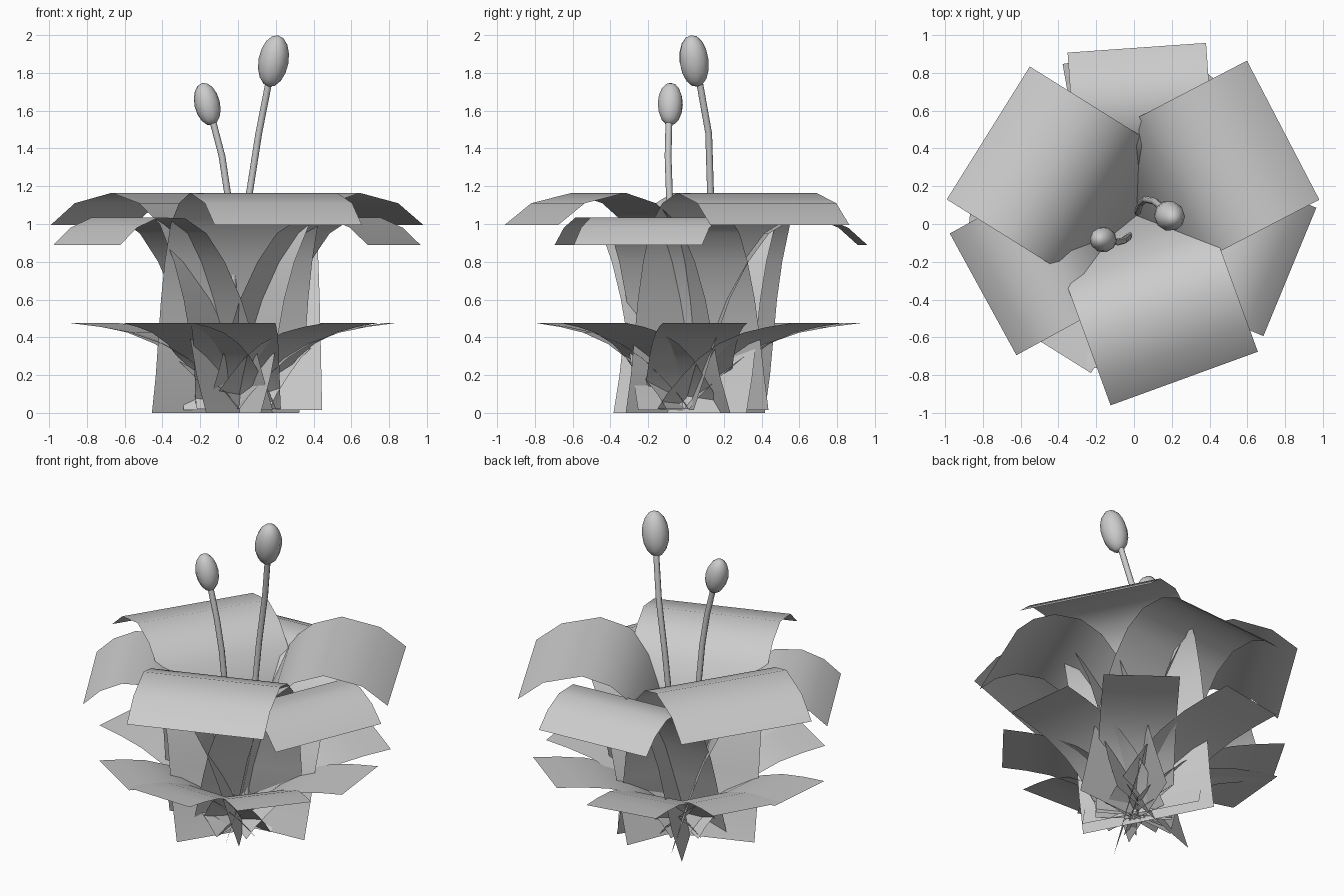
import bpy, math
from mathutils import Vector

if "Cube" in bpy.data.objects:
    bpy.data.objects.remove(bpy.data.objects["Cube"])

grey = bpy.data.materials.new("soft grey")
grey.diffuse_color = (0.6, 0.6, 0.6, 1)
grey.use_nodes = True
grey.node_tree.nodes["Principled BSDF"].inputs["Base Color"].default_value = grey.diffuse_color


def add_mesh(name, verts, faces):
    me = bpy.data.meshes.new(name)
    me.from_pydata(verts, [], faces)
    me.materials.append(grey)
    me.polygons.foreach_set("use_smooth", [True] * len(faces))
    ob = bpy.data.objects.new(name, me)
    bpy.context.collection.objects.link(ob)
    return ob


def strip(name, profile, width, angle, side=0, shift=0, scale=1):
    """Bent sheet: a (radius, height) profile swept sideways, turned about z."""
    a = math.radians(angle)
    out = Vector((math.cos(a), math.sin(a), 0))
    tan = Vector((-math.sin(a), math.cos(a), 0))
    verts, faces = [], []
    for r, z in profile:
        for s in (-0.5, 0.5):
            verts.append(out * (r * scale + shift) + tan * (side + s * width) + Vector((0, 0, z)))
    for i in range(len(profile) - 1):
        k = 2 * i
        faces.append((k, k + 1, k + 3, k + 2))
    add_mesh(name, verts, faces)


# Upper petals: tall trumpet curve with a drooping lip
upper = [(-.06, 0), (0, .2), (.04, .4), (.08, .6), (.14, .8), (.23, 1.0),
         (.36, 1.11), (.53, 1.165), (.76, 1.11), (.91, .995)]
for i, (ang, side, shift) in enumerate([(27.5, .076, .02), (148, 0, 0), (-70, -.03, -.05)]):
    strip(f"upper_petal_{i + 1}", upper, .83, ang, side, shift)

# Lower petals: wider opening, tucked between the upper ones
lower = [(-.03, .015), (.03, .2), (.09, .4), (.16, .6), (.26, .8), (.37, .95),
         (.5, 1.03), (.66, 1.035), (.79, .98), (.89, .89)]
for i, (ang, side, shift) in enumerate([(94, -.08, .04), (-22.4, .08, -.03), (208.7, -.057, -.01)]):
    strip(f"lower_petal_{i + 1}", lower, .735, ang, side, shift)

# Ring of eight short leaves around the base
leaf = [(-.02, .02), (.04, .1), (.14, .2), (.24, .29), (.36, .365), (.52, .425), (.67, .455), (.82, .475)]
for i, (ang, tip) in enumerate([(7, .81), (53, .87), (100, .9), (150, .86),
                                (175, .87), (238, .79), (268, .77), (321, .77)]):
    strip(f"leaf_{i + 1}", leaf, .45, ang, 0, 0, tip / .82)


def stamen(name, path, centre, axis, length, radius):
    # Thin bent stalk
    n, verts, faces = 8, [], []
    for p in path:
        for j in range(n):
            t = math.tau * j / n
            verts.append((p[0] + .018 * math.cos(t), p[1] + .018 * math.sin(t), p[2]))
    for i in range(len(path) - 1):
        for j in range(n):
            a, b = i * n + j, i * n + (j + 1) % n
            faces.append((a, b, b + n, a + n))
    add_mesh(name + "_stalk", verts, faces)
    # Egg-shaped tip
    bpy.ops.mesh.primitive_uv_sphere_add(segments=10, ring_count=8, location=centre)
    ob = bpy.context.object
    ob.name = name + "_tip"
    ob.scale = (radius, radius, length)
    ob.rotation_mode = 'QUATERNION'
    ob.rotation_quaternion = Vector(axis).to_track_quat('Z', 'Y')
    ob.data.materials.append(grey)
    bpy.ops.object.shade_smooth()


stamen("tall_stamen",
       [(.02, .04, .02), (.02, .07, .4), (.035, .11, .8), (.06, .13, 1.16),
        (.11, .12, 1.48), (.165, .07, 1.76)],
       (.188, .043, 1.863), (.18, -.12, 1), .139, .08)
stamen("short_stamen",
       [(-.02, -.03, .02), (-.02, -.05, .4), (-.03, -.07, .8), (-.055, -.088, 1.16),
        (-.085, -.095, 1.36), (-.135, -.09, 1.55)],
       (-.163, -.083, 1.635), (-.24, .02, 1), .115, .068)
